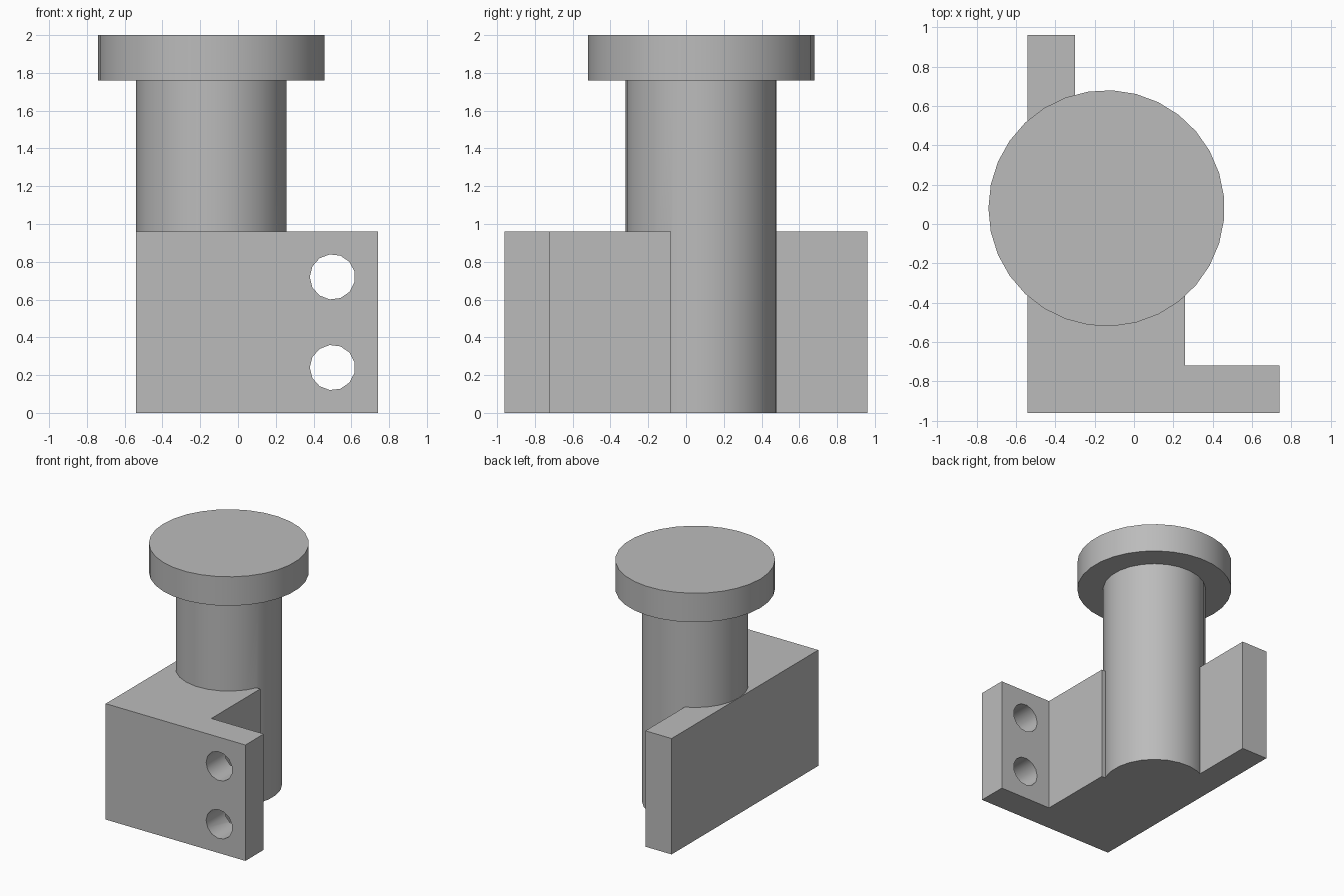
import bpy
import bmesh
from math import pi, radians
from mathutils import Matrix

cube = bpy.data.objects.get("Cube")
if cube:
    bpy.data.objects.remove(cube, do_unlink=True)

grey = bpy.data.materials.new("plain grey")
grey.use_nodes = True
grey.diffuse_color = (0.5, 0.5, 0.5, 1)
grey.node_tree.nodes["Principled BSDF"].inputs["Base Color"].default_value = (0.5, 0.5, 0.5, 1)

AXIS_X, AXIS_Y = -0.14, 0.08   # centre of the post
PLATE_TOP = 0.96


def make_object(name, bm):
    bmesh.ops.recalc_face_normals(bm, faces=bm.faces)
    mesh = bpy.data.meshes.new(name)
    bm.to_mesh(mesh)
    bm.free()
    mesh.materials.append(grey)
    obj = bpy.data.objects.new(name, mesh)
    bpy.context.collection.objects.link(obj)
    return obj


def prism(name, outline, height):
    bm = bmesh.new()
    face = bm.faces.new([bm.verts.new((x, y, 0)) for x, y in outline])
    top = bmesh.ops.extrude_face_region(bm, geom=[face])["geom"]
    verts = [v for v in top if isinstance(v, bmesh.types.BMVert)]
    bmesh.ops.translate(bm, verts=verts, vec=(0, 0, height))
    return make_object(name, bm)


def cylinder(name, centre, radius, depth, sides, rotation=Matrix()):
    # the half turn puts a vertex on the -x side
    bm = bmesh.new()
    bmesh.ops.create_cone(bm, cap_ends=True, segments=sides, radius1=radius,
                          radius2=radius, depth=depth)
    angle = min((v.co.xy.angle_signed((1, 0)) for v in bm.verts), key=abs)
    turn = Matrix.Rotation(pi - angle, 4, "Z")
    bm.transform(Matrix.Translation(centre) @ rotation @ turn)
    return make_object(name, bm)


def combine(obj, other, operation):
    mod = obj.modifiers.new(operation.lower(), "BOOLEAN")
    mod.operation, mod.solver, mod.object = operation, "EXACT", other
    other.hide_render = True
    bpy.context.view_layer.objects.active = obj
    bpy.ops.object.modifier_apply(modifier=mod.name)
    bpy.data.objects.remove(other, do_unlink=True)


# Bracket: solid block with a side flange and a back flange
bracket = prism("bracket_and_post", [
    (-0.54, -0.96), (0.74, -0.96), (0.74, -0.72), (0.26, -0.72),
    (0.26, -0.08), (-0.30, -0.08), (-0.30, 0.96), (-0.54, 0.96)], PLATE_TOP)

# Post runs through the bracket down to the base
post = cylinder("post", (AXIS_X, AXIS_Y, 0.88), 0.4, 1.76, 25)
combine(bracket, post, "UNION")

# Two bolt holes through each flange
along_y = Matrix.Rotation(pi / 2, 4, "X")
along_x = Matrix.Rotation(pi / 2, 4, "Y")
for z in (0.24, 0.72):
    for centre, turn in (((0.50, -0.84, z), along_y), ((-0.42, 0.72, z), along_x)):
        combine(bracket, cylinder("hole_cutter", centre, 0.12, 0.4, 13, turn), "DIFFERENCE")

# Round head on top of the post
head = cylinder("head", (AXIS_X, AXIS_Y, 1.88), 0.6, 0.24, 31)

for obj in (bracket, head):
    bpy.ops.object.select_all(action="DESELECT")
    obj.select_set(True)
    bpy.context.view_layer.objects.active = obj
    bpy.ops.object.shade_smooth_by_angle(angle=radians(30))
